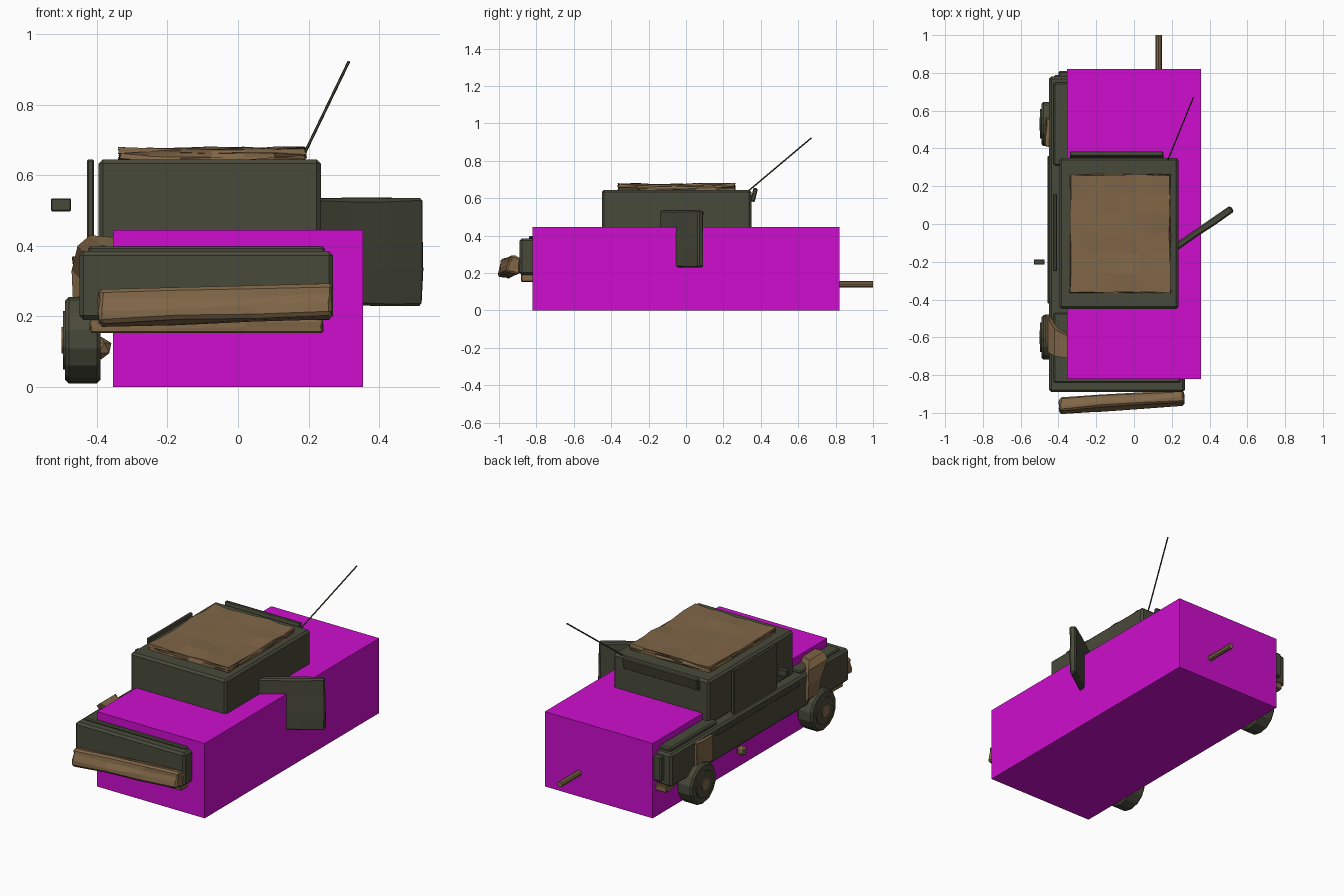
import bpy, bmesh, math, random
from mathutils import Vector, Matrix

if "Cube" in bpy.data.objects:
    bpy.data.objects.remove(bpy.data.objects["Cube"])

random.seed(4)

def material(name, rgb):
    m = bpy.data.materials.new(name)
    m.diffuse_color = (*rgb, 1)
    m.use_nodes = True
    m.node_tree.nodes["Principled BSDF"].inputs["Base Color"].default_value = m.diffuse_color
    return m

DARK = material("dark olive metal", (0.066, 0.068, 0.043))
RUST = material("rusty brown", (0.215, 0.133, 0.063))
MAGENTA = material("magenta", (0.62, 0.004, 0.62))

def finish(name, bm, mat, bevel=0.0):
    bmesh.ops.recalc_face_normals(bm, faces=bm.faces)
    me = bpy.data.meshes.new(name)
    bm.to_mesh(me)
    bm.free()
    me.materials.append(mat)
    ob = bpy.data.objects.new(name, me)
    bpy.context.collection.objects.link(ob)
    if bevel:
        mod = ob.modifiers.new("bevel", 'BEVEL')
        mod.width = bevel
        mod.segments = 1
    return ob

def box(name, lo, hi, mat, bevel=0.0, cuts=0, dent=0.0, rot=None):
    """Box between two corners, optionally dented and turned about its centre."""
    lo, hi = Vector(lo), Vector(hi)
    mid, size = (lo + hi) / 2, hi - lo
    bm = bmesh.new()
    bmesh.ops.create_cube(bm, size=1)
    if cuts:
        bmesh.ops.subdivide_edges(bm, edges=bm.edges[:], cuts=cuts, use_grid_fill=True)
    for v in bm.verts:
        v.co = Vector(a * b for a, b in zip(v.co, size))
        v.co += Vector(random.uniform(-dent, dent) for _ in range(3))
    if rot:
        bmesh.ops.transform(bm, matrix=rot, verts=bm.verts)
    bmesh.ops.translate(bm, vec=mid, verts=bm.verts)
    return finish(name, bm, mat, bevel)

def rod(name, a, b, radius, sides, mat, bevel=0.0):
    """Cylinder from point a to point b."""
    a, b = Vector(a), Vector(b)
    d = b - a
    bm = bmesh.new()
    bmesh.ops.create_cone(bm, cap_ends=True, segments=sides, radius1=radius, radius2=radius, depth=d.length)
    mat4 = Matrix.Translation((a + b) / 2) @ d.to_track_quat('Z', 'Y').to_matrix().to_4x4()
    bmesh.ops.transform(bm, matrix=mat4, verts=bm.verts)
    return finish(name, bm, mat, bevel)

# Plain block that covers most of the car
box("magenta_block", (-0.355, -0.82, 0), (0.355, 0.82, 0.445), MAGENTA)

# Lower body and its raised panels
box("lower_body", (-0.45, -0.89, 0.19), (0.27, 0.78, 0.385), DARK, 0.012)
box("hood", (-0.425, -0.84, 0.38), (0.245, -0.47, 0.398), DARK, 0.006)
box("trunk_lid", (-0.425, 0.31, 0.38), (0.245, 0.75, 0.408), DARK, 0.008)
box("tail_panel", (-0.40, 0.77, 0.22), (0.22, 0.81, 0.37), DARK, 0.008)
box("left_sill_trim", (-0.458, -0.42, 0.34), (-0.44, 0.36, 0.36), DARK, 0.004)
box("front_chassis", (-0.42, -0.88, 0.155), (0.24, -0.74, 0.195), RUST, 0.004, 2, 0.003)
box("rear_chassis", (-0.42, 0.70, 0.155), (0.24, 0.79, 0.195), RUST, 0.004, 2, 0.003)

# Cabin, roof rust sheet and rear visor
box("cabin", (-0.395, -0.45, 0.38), (0.235, 0.35, 0.645), DARK, 0.012)
box("roof_rust", (-0.335, -0.36, 0.642), (0.19, 0.26, 0.676), RUST, 0, 5, 0.006)
box("rear_visor", (-0.34, 0.352, 0.58), (0.155, 0.376, 0.655), DARK, 0.005,
    rot=Matrix.Rotation(math.radians(-14), 4, 'X'))

# Left door, window panel and mirror
box("left_door_panel", (-0.428, -0.25, 0.38), (-0.408, 0.16, 0.645), DARK, 0.004)
box("left_mirror", (-0.53, -0.215, 0.498), (-0.473, -0.187, 0.535), DARK, 0.003)

# Right door hanging open
angle = math.atan2(0.2, 0.29)
box("open_right_door", (0.18, -0.043, 0.23), (0.55, -0.005, 0.535), DARK, 0.008, 2, 0.003,
    Matrix.Rotation(angle, 4, 'Z'))

# Crooked front bumper
box("front_bumper", (-0.395, -0.977, 0.185), (0.265, -0.907, 0.28), RUST, 0.01, 2, 0.006,
    Matrix.Rotation(math.radians(4), 4, 'Z') @ Matrix.Rotation(math.radians(-1.5), 4, 'Y')
    @ Matrix.Rotation(math.radians(-15), 4, 'X'))

# Wheels: tyre, rim and hub on each side of the car centre line
CX = -0.09
for end, y, z in (("front", -0.60, 0.135), ("rear", 0.53, 0.13)):
    for side, s in (("left", -1), ("right", 1)):
        def at(d):
            return (CX + s * d, y, z)
        n = f"{end}_{side}"
        rod(n + "_tyre", at(0.30), at(0.40), 0.12, 14, DARK, 0.01)
        rod(n + "_rim", at(0.39), at(0.407), 0.08, 14, DARK)
        rod(n + "_hub", at(0.40), at(0.411), 0.035, 8, RUST)

# Rust flap folded over the front left fender, its centre sliding along y
bm = bmesh.new()
rows = []
profile = [(-0.355, 0.425, -0.65, 0.06), (-0.42, 0.43, -0.63, 0.07), (-0.455, 0.40, -0.59, 0.09),
           (-0.472, 0.33, -0.54, 0.06), (-0.468, 0.24, -0.53, 0.05)]
for x, z, y, half in profile:
    ring = [(x, y - half, z), (x, y + half, z), (x + 0.03, y + half, z - 0.03), (x + 0.03, y - half, z - 0.03)]
    rows.append([bm.verts.new(p) for p in ring])
for r0, r1 in zip(rows, rows[1:]):
    for i in range(4):
        j = (i + 1) % 4
        bm.faces.new((r0[i], r0[j], r1[j], r1[i]))
bm.faces.new(rows[0])
bm.faces.new(rows[-1])
finish("fender_rust_flap", bm, RUST)

# Rear rust patch, loose nut, exhaust and aerial
box("rear_rust_patch", (-0.468, 0.41, 0.22), (-0.44, 0.56, 0.37), RUST, 0.006, 2, 0.004)
bm = bmesh.new()
bmesh.ops.create_icosphere(bm, subdivisions=1, radius=0.032)
bmesh.ops.translate(bm, vec=(-0.388, 0.03, 0.11), verts=bm.verts)
finish("loose_nut", bm, RUST)
rod("exhaust", (0.13, 0.55, 0.14), (0.13, 1.0, 0.14), 0.017, 8, RUST)
rod("aerial", (0.178, 0.335, 0.64), (0.314, 0.67, 0.922), 0.004, 6, DARK)
